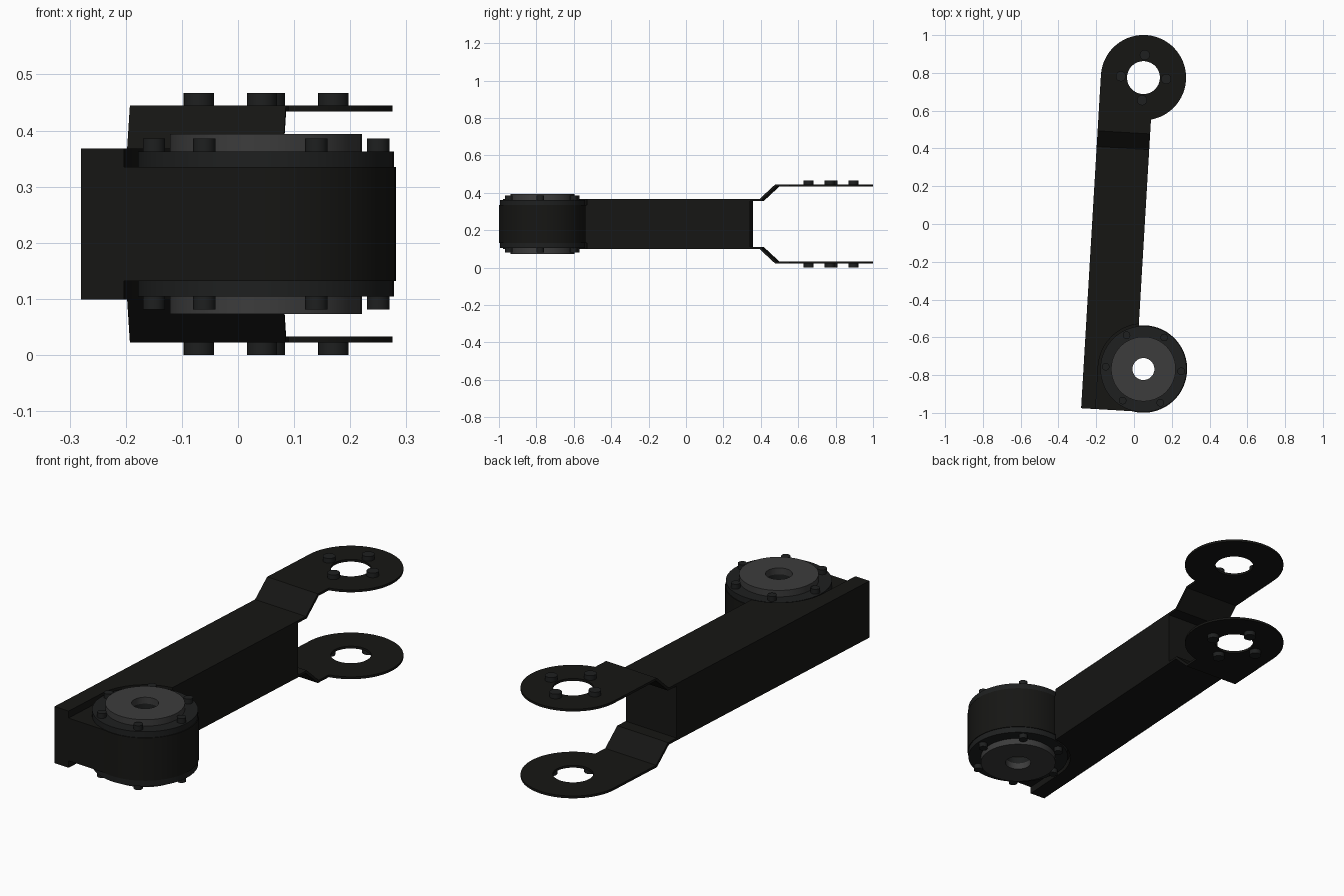
import bpy, bmesh
from math import sin, cos, acos, pi, radians

if "Cube" in bpy.data.objects:
    bpy.data.objects.remove(bpy.data.objects["Cube"])

TILT = -radians(3.4)      # the whole link is turned slightly about z
ZC = 0.2335               # mirror plane height
L, R = -0.2216, 0.057     # beam sides in the link's own frame
MX, MY = 0.0954, -0.7635  # motor axis
FX, FY, FR = 0.004, 0.7766, 0.2256  # fork eye


def material(name, rgb):
    m = bpy.data.materials.new(name)
    m.diffuse_color = (*rgb, 1)
    m.use_nodes = True
    m.node_tree.nodes["Principled BSDF"].inputs["Base Color"].default_value = m.diffuse_color
    return m


BLACK = material("black_shell", (0.008, 0.008, 0.007))
DARK = material("dark_metal", (0.013, 0.014, 0.014))
GREY = material("grey_hub", (0.045, 0.045, 0.045))


def add(name, mesh, mat, z=ZC):
    ob = bpy.data.objects.new(name, mesh)
    bpy.context.collection.objects.link(ob)
    mesh.materials.clear()
    mesh.materials.append(mat)
    ob.location.z = z
    ob.rotation_euler.z = TILT
    bpy.ops.object.select_all(action='DESELECT')
    ob.select_set(True)
    bpy.context.view_layer.objects.active = ob
    bpy.ops.object.shade_smooth_by_angle(angle=radians(30))
    return ob


def arc(cx, cy, r, a0, a1, n=48):
    return [(cx + r * cos(a0 + (a1 - a0) * i / n), cy + r * sin(a0 + (a1 - a0) * i / n))
            for i in range(n + 1)]


def slab(name, loops, z0, z1, mat):
    """Extrude an outline (first loop) with optional holes between two heights."""
    cu = bpy.data.curves.new(name, 'CURVE')
    cu.dimensions = '2D'
    cu.fill_mode = 'BOTH'
    cu.extrude = abs(z1 - z0) / 2
    for pts in loops:
        sp = cu.splines.new('POLY')
        sp.points.add(len(pts) - 1)
        for p, (x, y) in zip(sp.points, pts):
            p.co = (x, y, 0, 1)
        sp.use_cyclic_u = True
    tmp = bpy.data.objects.new(name + "_curve", cu)
    bpy.context.collection.objects.link(tmp)
    dg = bpy.context.evaluated_depsgraph_get()
    me = bpy.data.meshes.new_from_object(tmp.evaluated_get(dg))
    bpy.data.objects.remove(tmp)
    bm = bmesh.new()
    bm.from_mesh(me)
    bmesh.ops.remove_doubles(bm, verts=bm.verts, dist=1e-5)
    bmesh.ops.recalc_face_normals(bm, faces=bm.faces)
    bm.to_mesh(me)
    bm.free()
    return add(name, me, mat, ZC + (z0 + z1) / 2)


def ring(name, cx, cy, r, hole, z0, z1, mat, n=64):
    """Turned part with a through bore (hole > 0) or solid (hole = 0)."""
    bm = bmesh.new()
    if hole:
        prof = [(hole, z0), (r, z0), (r, z1), (hole, z1)]
        rows = [[bm.verts.new((cx + q * cos(2 * pi * i / n), cy + q * sin(2 * pi * i / n), z))
                 for q, z in prof] for i in range(n)]
        for i in range(n):
            a, b = rows[i], rows[(i + 1) % n]
            for j in range(4):
                k = (j + 1) % 4
                bm.faces.new((a[j], b[j], b[k], a[k]))
    else:
        bmesh.ops.create_cone(bm, cap_ends=True, segments=n, radius1=r, radius2=r, depth=abs(z1 - z0))
        bmesh.ops.translate(bm, verts=bm.verts, vec=(cx, cy, (z0 + z1) / 2))
    bmesh.ops.recalc_face_normals(bm, faces=bm.faces)
    me = bpy.data.meshes.new(name)
    bm.to_mesh(me)
    bm.free()
    return add(name, me, mat)


def bend(name, prof, s):
    """Bent sheet: a side profile extruded across the beam width."""
    bm = bmesh.new()
    f = bm.faces.new([bm.verts.new((L, t, z * s)) for t, z in prof])
    ext = bmesh.ops.extrude_face_region(bm, geom=[f])
    bmesh.ops.translate(bm, vec=(R - L, 0, 0),
                        verts=[v for v in ext["geom"] if isinstance(v, bmesh.types.BMVert)])
    bmesh.ops.recalc_face_normals(bm, faces=bm.faces)
    me = bpy.data.meshes.new(name)
    bm.to_mesh(me)
    bm.free()
    return add(name, me, BLACK)


# Beam core, wrapping the motor housing
Y0, Y1 = -0.99, 0.345
a = acos((R - MX) / 0.2)
core = [(L, Y0), (R, Y0)] + arc(MX, MY, 0.2, 2 * pi - a, a) + [(R, Y1), (L, Y1)]
slab("beam_core", [core], -0.1015, 0.1015, BLACK)

# Motor housing
ring("motor_housing", MX, MY, 0.2315, 0.058, -0.1015, 0.1015, BLACK)

for s, side in ((1, "top"), (-1, "bottom")):
    # Beam skin with a slot that clears the motor flange
    b = acos((R - MX) / 0.24)
    skin = [(L, Y0), (MX - 0.24, Y0)] + arc(MX, MY, 0.24, pi, b) + [(R, Y1), (L, Y1)]
    slab(f"beam_skin_{side}", [skin], s * 0.1015, s * 0.1345, BLACK)

    # Motor flange, hub and bolts
    ring(f"motor_flange_{side}", MX, MY, 0.228, 0.058, s * 0.1015, s * 0.1295, DARK)
    ring(f"motor_hub_{side}", MX, MY, 0.171, 0.058, s * 0.1295, s * 0.16, GREY)
    for i in range(6):
        t = i * pi / 3
        ring(f"motor_bolt_{side}_{i}", MX + 0.2 * cos(t), MY + 0.2 * sin(t), 0.02, 0,
             s * 0.1295, s * 0.1525, DARK, 24)

    # Fork arm bending outwards
    bend(f"fork_bend_{side}", [(Y1, 0.1235), (0.404, 0.1235), (0.487, 0.2005), (0.5, 0.2005),
                               (0.5, 0.2115), (0.481, 0.2115), (0.398, 0.1345), (Y1, 0.1345)], s)

    # Fork eye plate with centre hole and bolts
    c = -acos((R - FX) / FR)
    eye = [(L, 0.5), (R, 0.5)] + arc(FX, FY, FR, c, pi, 64)
    slab(f"fork_plate_{side}", [eye, arc(FX, FY, 0.087, 0, 2 * pi, 48)[:-1]],
         s * 0.2005, s * 0.2115, BLACK)
    for i in range(4):
        t = i * pi / 2
        ring(f"fork_bolt_{side}_{i}", FX + 0.12 * cos(t), FY + 0.12 * sin(t), 0.027, 0,
             s * 0.2115, s * 0.2335, DARK, 24)
